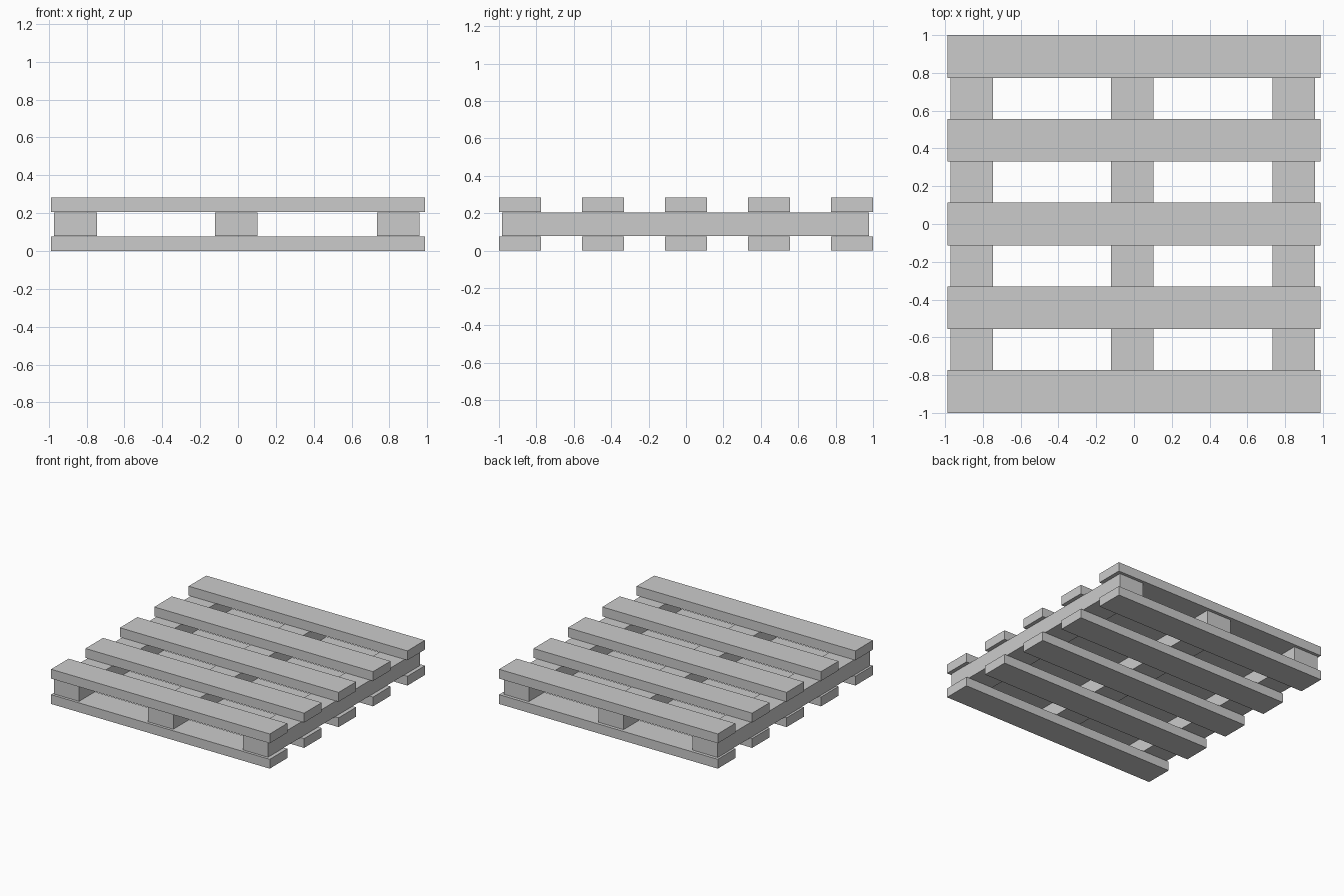
import bpy

if "Cube" in bpy.data.objects:
    bpy.data.objects.remove(bpy.data.objects["Cube"])


def board(name, center, size):
    """Axis-aligned plank with its scale baked in."""
    bpy.ops.mesh.primitive_cube_add(size=1)
    ob = bpy.context.object
    ob.name = ob.data.name = name
    for v in ob.data.vertices:
        v.co = [c * s for c, s in zip(v.co, size)]
    ob.location = center
    return ob


BOARD_W = 0.226      # width shared by every plank
SLAT_H = 0.076
SLAT_L = 1.974
STRINGER_H = 0.125
STRINGER_L = 1.962
GAP = 0.003          # hairline joint between layers
PITCH = (2 - BOARD_W) / 4

stringer_z = SLAT_H + GAP + STRINGER_H / 2
top_z = SLAT_H * 1.5 + STRINGER_H + GAP * 2

# Five bottom and five top slats running left to right
for i in range(5):
    y = (i - 2) * PITCH
    board(f"bottom_slat_{i + 1}", (0, y, SLAT_H / 2), (SLAT_L, BOARD_W, SLAT_H))
    board(f"top_slat_{i + 1}", (0, y, top_z), (SLAT_L, BOARD_W, SLAT_H))

# Three stringers running front to back, set slightly to the left
for side, x in (("left", -0.859), ("middle", -0.009), ("right", 0.846)):
    board(f"{side}_stringer", (x, -0.002, stringer_z), (BOARD_W, STRINGER_L, STRINGER_H))
